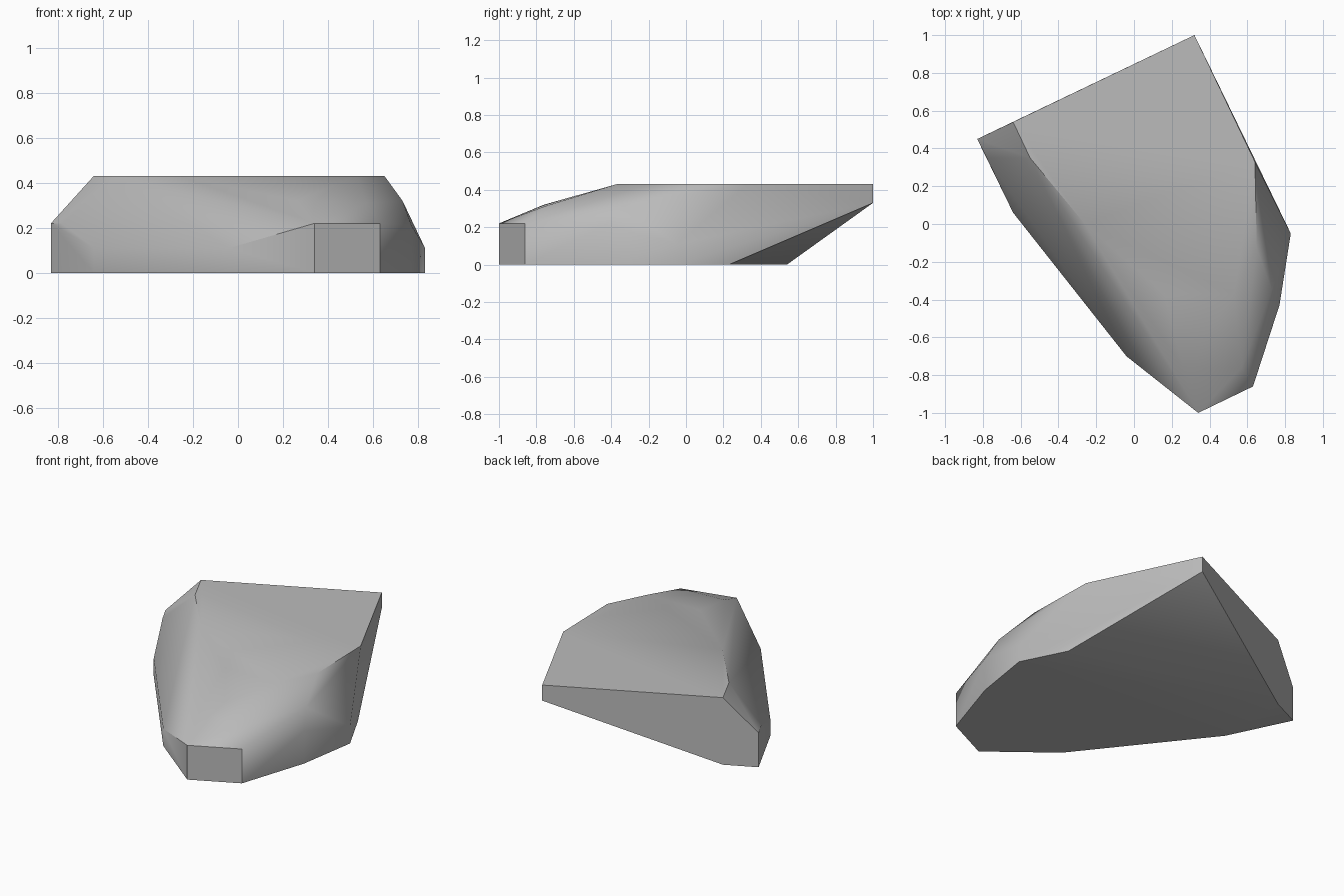
import bpy
import bmesh
from math import radians

cube = bpy.data.objects.get("Cube")
if cube:
    bpy.data.objects.remove(cube, do_unlink=True)

# Stone colour
stone = bpy.data.materials.new("grey stone")
stone.use_nodes = True
colour = (0.5, 0.5, 0.5, 1)
stone.diffuse_color = colour
bsdf = stone.node_tree.nodes["Principled BSDF"]
bsdf.inputs["Base Color"].default_value = colour
bsdf.inputs["Roughness"].default_value = 0.9

# Upright wall: plan position and wall height, each also dropped to the ground
wall = [(-.83, .45, .22), (-.64, .06, .11), (-.04, -.70, .11), (.34, -1, .22),
        (.63, -.86, .22), (.77, -.43, .21), (.83, -.05, .11)]
ground = [(x, y, 0) for x, y, z in wall] + [(.69, .23, 0), (-.64, .54, 0)]

# Sloping shoulders between wall and top
shoulder = [(-.78, .35, .22), (.26, -.76, .32), (.57, -.76, .31), (.73, -.35, .32)]

# Flat top, and the overhanging back corner
top = [(x, y, .43) for x, y in [(-.64, .54), (-.55, .35), (-.26, 0), (.16, -.37),
                                (.53, -.37), (.65, -.13), (.64, .33), (.32, 1)]]
overhang = [(.32, 1, .33)]

# Wrap the corners in one faceted skin and merge flat facets
bm = bmesh.new()
for point in ground + wall + shoulder + top + overhang:
    bm.verts.new(point)
hull = bmesh.ops.convex_hull(bm, input=bm.verts[:])
loose = [v for v in bm.verts if not v.link_faces]
bmesh.ops.delete(bm, geom=loose, context='VERTS')
bmesh.ops.dissolve_limit(bm, angle_limit=radians(2), verts=bm.verts[:], edges=bm.edges[:])
bmesh.ops.recalc_face_normals(bm, faces=bm.faces[:])

mesh = bpy.data.meshes.new("boulder")
bm.to_mesh(mesh)
bm.free()
mesh.materials.append(stone)
boulder = bpy.data.objects.new("boulder", mesh)
bpy.context.collection.objects.link(boulder)

# Soft shading on shallow facets, crisp on steep ones
bpy.ops.object.select_all(action='DESELECT')
boulder.select_set(True)
bpy.context.view_layer.objects.active = boulder
bpy.ops.object.shade_smooth_by_angle(angle=radians(40))
